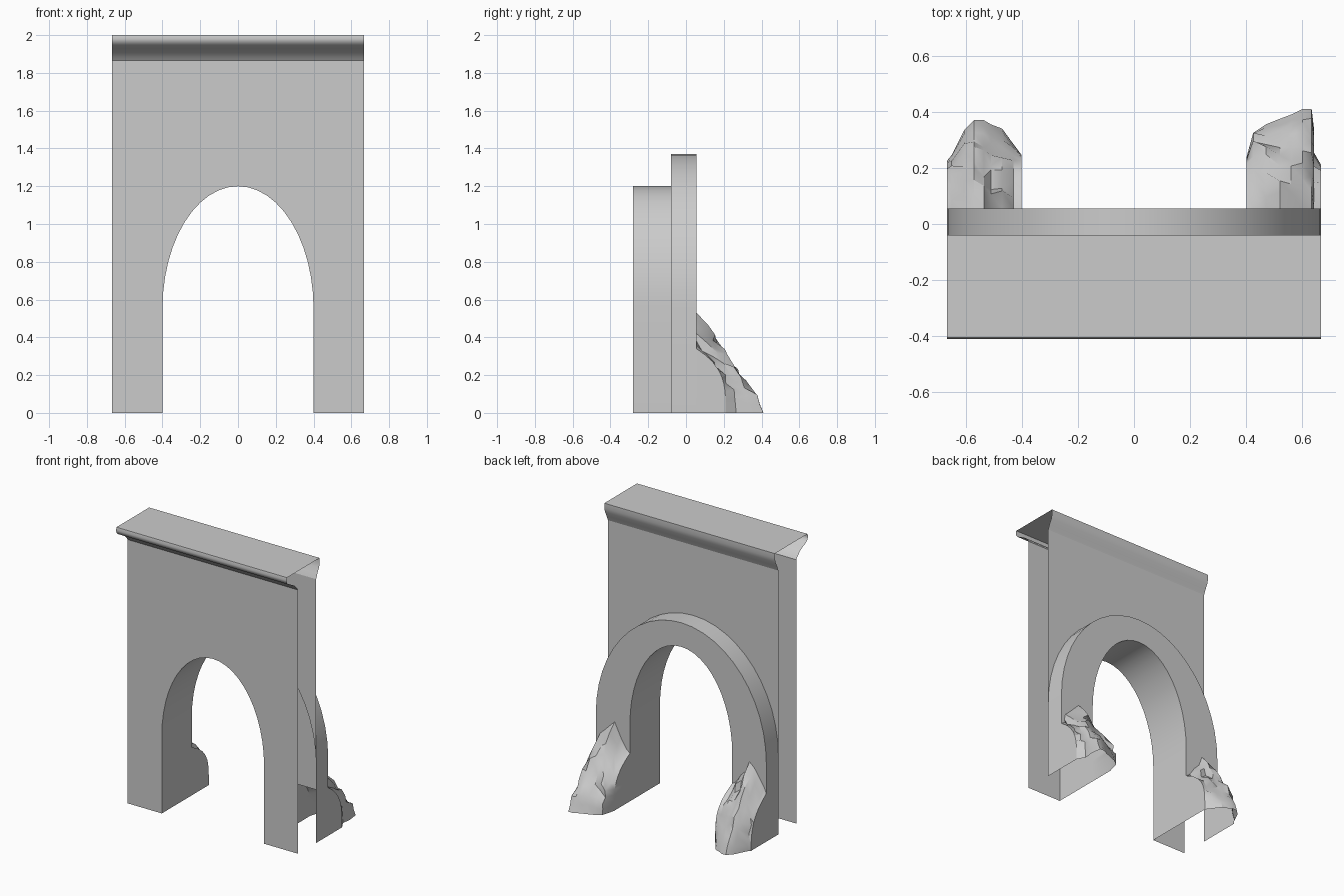
import bpy, math, random

if "Cube" in bpy.data.objects:
    bpy.data.objects.remove(bpy.data.objects["Cube"])

random.seed(4)
W, R = 0.667, 0.40               # half width of wall, half width of opening
YF, YB, YR = -0.28, -0.08, 0.055  # front sheet, back sheet, rib face
SPRING, CORNICE = 0.55, 1.865


def grid(name, rows, flip=False, angle=35):
    """Skin a list of equally long point rows with quads."""
    n = len(rows[0])
    verts = [p for r in rows for p in r]
    faces = []
    for i in range(len(rows) - 1):
        for j in range(n - 1):
            f = (i * n + j, i * n + j + 1, (i + 1) * n + j + 1, (i + 1) * n + j)
            faces.append(f[::-1] if flip else f)
    me = bpy.data.meshes.new(name)
    me.from_pydata(verts, [], faces)
    me.validate()
    ob = bpy.data.objects.new(name, me)
    bpy.context.collection.objects.link(ob)
    bpy.ops.object.select_all(action='DESELECT')
    ob.select_set(True)
    bpy.context.view_layer.objects.active = ob
    bpy.ops.object.mode_set(mode='EDIT')
    bpy.ops.mesh.select_all(action='SELECT')
    bpy.ops.mesh.remove_doubles(threshold=0.0005)
    bpy.ops.object.mode_set(mode='OBJECT')
    bpy.ops.object.shade_smooth_by_angle(angle=math.radians(angle))
    return ob


def arch(a, b, n=24, foot=None):
    """(x, z) points of a stilted elliptical arch, left to right."""
    pts = [(-a * math.cos(math.pi * i / n), SPRING + b * math.sin(math.pi * i / n))
           for i in range(n + 1)]
    return pts if foot is None else [(-a, foot)] + pts + [(a, foot)]


def at(pts, y):
    return [(x, y, z) for x, z in pts]


inner = arch(R, 0.65, foot=0)
outer = arch(W, 0.82, foot=0)

# Front sheet, with the opening left free
front = [(-W, 0)] + inner + [(W, 0)]
grid("front_wall", [at(front, YF), [(x, YF, CORNICE) for x, z in front]])

# Back sheet above the rib
back = arch(W, 0.82)
grid("back_wall", [at(back, YB), [(x, YB, CORNICE) for x, z in back]], True)

# Cornice moulding swept across the wall
profile = [(YF, CORNICE), (-0.292, 1.882), (-0.32, 1.91), (-0.355, 1.93),
           (-0.388, 1.945), (-0.405, 1.962), (-0.41, 1.98), (-0.405, 2.0),
           (-0.04, 2.0), (-0.04, 1.965), (-0.048, 1.935), (-0.066, 1.9), (YB, CORNICE)]
grid("cornice", [[(s * W, y, z) for y, z in profile] for s in (-1, 1)], True, 50)

# Passage lining, rib outside and rib face
grid("passage", [at(inner, YF), at(inner, YR)], True)
grid("rib_outside", [at(outer, YB), at(outer, YR)])
grid("rib_face", [at(arch(R, 0.65, foot=0.3), YR), at(arch(W, 0.82, foot=0.3), YR)], True)


# Rocky feet: columns of (x, depth, height, boxiness)
def rock(name, cols, steps=9):
    rows = []
    for k, (x, d, h, p) in enumerate(cols):
        edge = k < 2 or k > len(cols) - 3
        row = []
        for i in range(steps + 1):
            t = i / steps
            y = d * (1 - t ** p)
            z = h * t
            if not edge and 1 < i < steps:
                y = max(0.0, y + random.uniform(-0.018, 0.018))
                z += random.uniform(-0.012, 0.012)
            row.append((x, YR + y, z))
        rows.append(row)
    return grid(name, rows, angle=30)


rock("left_rock_foot", [
    (-W, 0, 0.34, 1), (-W, 0.17, 0.34, 3.0), (-0.65, 0.19, 0.38, 2.2),
    (-0.605, 0.28, 0.45, 1.4), (-0.57, 0.315, 0.50, 1.3), (-0.535, 0.315, 0.53, 1.2),
    (-0.51, 0.30, 0.46, 1.3), (-0.47, 0.285, 0.42, 1.5), (-0.43, 0.23, 0.36, 2.4),
    (-R, 0.19, 0.34, 4.0), (-R, 0, 0.34, 1)])
rock("right_rock_foot", [
    (R, 0, 0.34, 1), (R, 0.18, 0.34, 3.5), (0.425, 0.27, 0.36, 2.2),
    (0.47, 0.30, 0.43, 1.5), (0.52, 0.32, 0.53, 1.2), (0.56, 0.335, 0.49, 1.3),
    (0.60, 0.355, 0.45, 1.3), (0.633, 0.355, 0.42, 1.3), (0.642, 0.28, 0.38, 1.6),
    (0.635, 0.21, 0.36, 2.0), (W, 0.155, 0.34, 3.5), (W, 0, 0.34, 1)])
